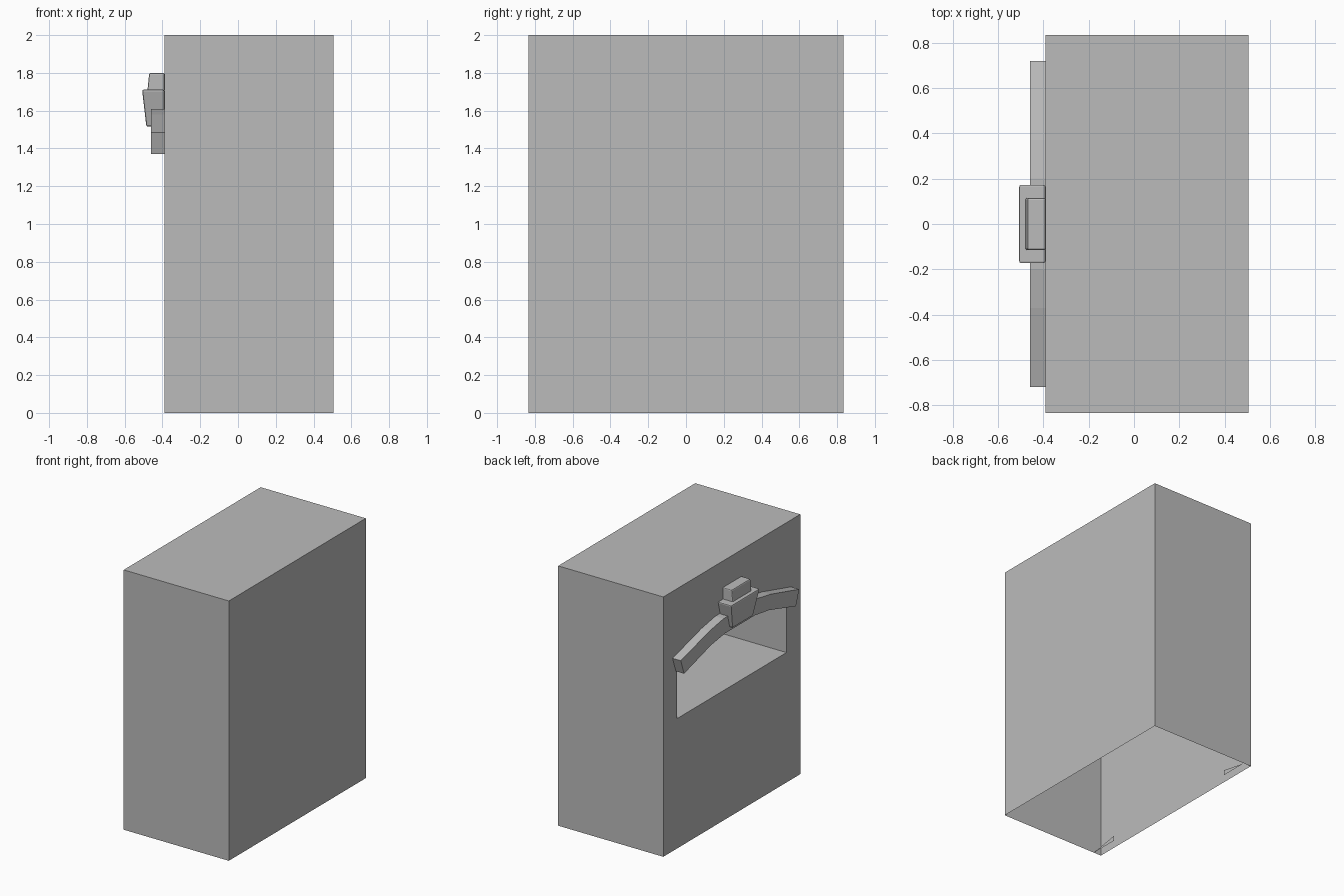
import bpy, bmesh
from mathutils import Vector

if "Cube" in bpy.data.objects:
    bpy.data.objects.remove(bpy.data.objects["Cube"], do_unlink=True)

grey = bpy.data.materials.new("plain grey")
grey.use_nodes = True
GREY = (0.5, 0.5, 0.5, 1)
grey.diffuse_color = GREY
grey.node_tree.nodes["Principled BSDF"].inputs["Base Color"].default_value = GREY


def finish(bm, name):
    me = bpy.data.meshes.new(name)
    bm.to_mesh(me)
    bm.free()
    me.materials.append(grey)
    ob = bpy.data.objects.new(name, me)
    bpy.context.collection.objects.link(ob)
    return ob


def extruded(name, outline, x0, x1):
    """Prism from a (y, z) outline, or a flat plate when x0 equals x1."""
    bm = bmesh.new()
    face = bm.faces.new([bm.verts.new((x0, y, z)) for y, z in outline])
    if x1 != x0:
        out = bmesh.ops.extrude_face_region(bm, geom=[face], use_keep_orig=True)
        verts = [v for v in out["geom"] if isinstance(v, bmesh.types.BMVert)]
        bmesh.ops.translate(bm, vec=(x1 - x0, 0, 0), verts=verts)
        bmesh.ops.recalc_face_normals(bm, faces=bm.faces)
    return finish(bm, name)


def tapered_block(name, x_back, bottom, top, bevel):
    """Block whose bottom and top are (x_front, half_width, z)."""
    bm = bmesh.new()
    bmesh.ops.create_cube(bm, size=2)
    for v in bm.verts:
        x_front, half, z = top if v.co.z > 0 else bottom
        v.co = Vector((x_front if v.co.x < 0 else x_back, half * v.co.y, z))
    ob = finish(bm, name)
    mod = ob.modifiers.new("soft edges", "BEVEL")
    mod.width = bevel
    mod.segments = 2
    return ob


WALL = -0.39

# Cabinet: thin shell, open underneath, with a deep recess in its -x wall
bm = bmesh.new()
bmesh.ops.create_cube(bm, size=2)
for v in bm.verts:
    v.co = Vector((WALL if v.co.x < 0 else 0.505, 0.833 * v.co.y, v.co.z + 1))
bm.normal_update()
bmesh.ops.delete(bm, geom=[f for f in bm.faces if f.normal.z < -0.9], context="FACES_ONLY")
panel = next(f for f in bm.faces if f.normal.x < -0.9)
bmesh.ops.inset_individual(bm, faces=[panel], thickness=0.2)
for v in panel.verts:
    v.co = Vector((WALL, 0.665 if v.co.y > 0 else -0.665, 1.48 if v.co.z > 1 else 1.0))
recess = bmesh.ops.extrude_discrete_faces(bm, faces=[panel])["faces"][0]
bmesh.ops.translate(bm, vec=(0.75, 0, 0), verts=list(recess.verts))
finish(bm, "cabinet")

# Arched bar over the opening
upper = [(0.72, 1.485), (0.37, 1.58), (0.2, 1.61)]
lower = [(0.68, 1.37), (0.35, 1.465), (0.18, 1.49)]
mirror = lambda pts: [(-y, z) for y, z in pts]
extruded("arched_bar", upper + mirror(upper)[::-1] + mirror(lower) + lower[::-1],
         -0.46, WALL)

# Keystone in the middle of the bar with a smaller cap on top
tapered_block("keystone", WALL, (-0.485, 0.125, 1.515), (-0.508, 0.175, 1.712), 0.01)
tapered_block("keystone_cap", WALL, (-0.48, 0.115, 1.7), (-0.47, 0.115, 1.8), 0.008)

# Small wedge tabs inside the bottom corners
for side, label in ((1, "back"), (-1, "front")):
    extruded("wedge_tab_" + label,
             [(side * 0.83, 0), (side * 0.61, 0), (side * 0.61, 0.04)], -0.325, -0.325)
